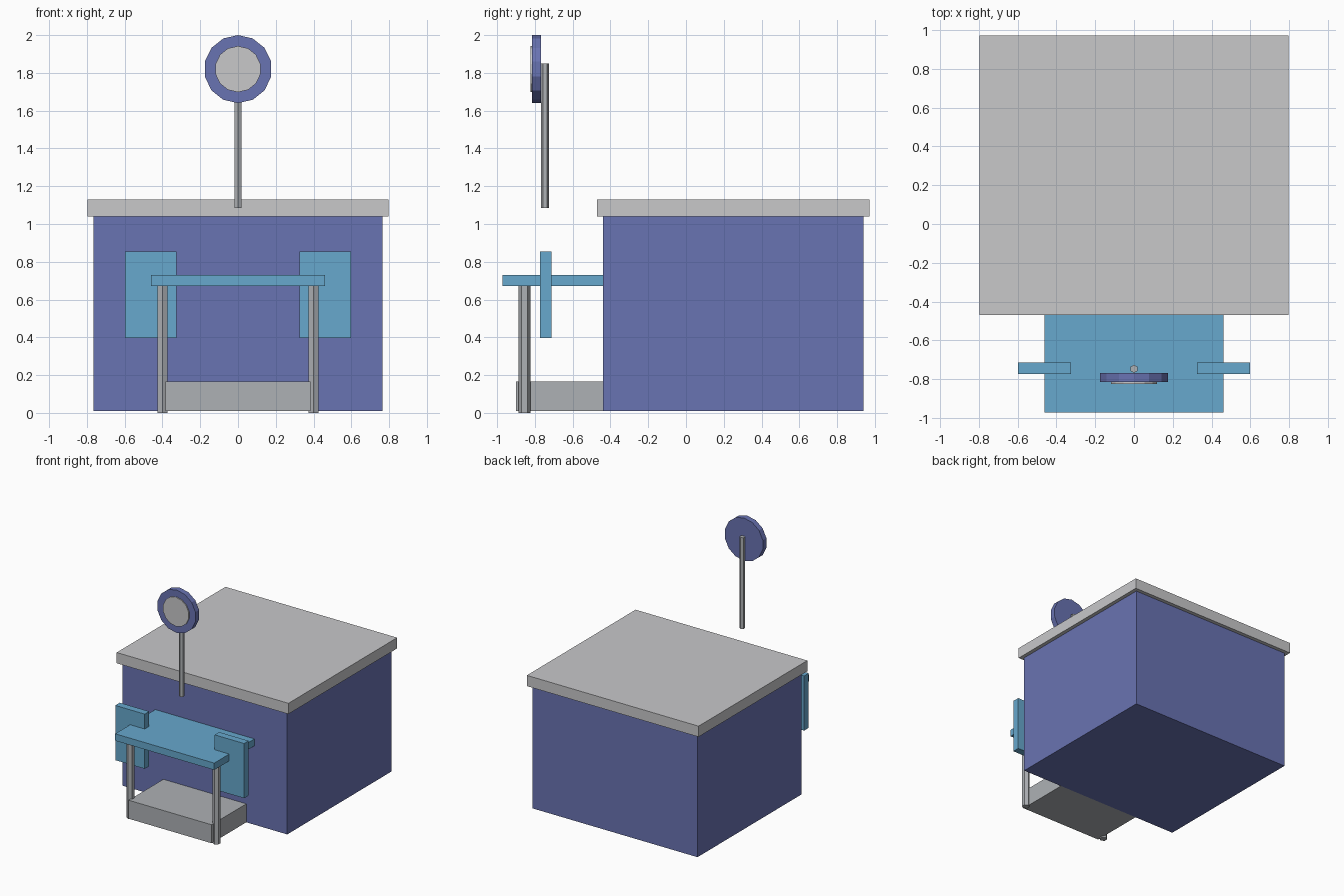
import bpy

if "Cube" in bpy.data.objects:
    bpy.data.objects.remove(bpy.data.objects["Cube"])


def material(name, rgb):
    """Flat material from an sRGB 0-255 colour, stored as linear."""
    linear = [(c / 255 / 12.92) if c < 11 else ((c / 255 + 0.055) / 1.055) ** 2.4 for c in rgb]
    mat = bpy.data.materials.new(name)
    mat.use_nodes = True
    mat.diffuse_color = (*linear, 1)
    mat.node_tree.nodes["Principled BSDF"].inputs["Base Color"].default_value = (*linear, 1)
    return mat


wall_blue = material("wall blue", (105, 115, 178))
trim_cyan = material("trim cyan", (103, 168, 205))
pale_grey = material("pale grey", (200, 200, 202))
step_grey = material("step grey", (174, 177, 181))


def finish(name, mat):
    obj = bpy.context.object
    obj.name = obj.data.name = name
    obj.data.materials.append(mat)
    return obj


def box(name, x, y, z, mat):
    """Box from its (low, high) limits on each axis."""
    limits = (x, y, z)
    bpy.ops.mesh.primitive_cube_add(size=1, location=[(a + b) / 2 for a, b in limits])
    obj = finish(name, mat)
    size = [b - a for a, b in limits]
    for v in obj.data.vertices:
        v.co = [c * s for c, s in zip(v.co, size)]
    return obj


def post(name, x, y, radius, bottom, top, mat):
    """Upright six-sided post."""
    bpy.ops.mesh.primitive_cylinder_add(vertices=6, radius=radius, depth=top - bottom,
                                        location=(x, y, (bottom + top) / 2))
    return finish(name, mat)


def disc(name, radius, y_front, y_back, z, mat):
    """Fourteen-sided disc facing the front, with a corner at the top."""
    bpy.ops.mesh.primitive_cylinder_add(vertices=14, radius=radius, depth=y_back - y_front,
                                        location=(0, (y_front + y_back) / 2, z))
    obj = finish(name, mat)
    for v in obj.data.vertices:
        a, b, c = v.co
        v.co = (a, -c, b)
    return obj


# Building
box("building_body", (-0.765, 0.765), (-0.44, 0.94), (0.01, 1.04), wall_blue)
box("roof_slab", (-0.797, 0.797), (-0.47, 0.972), (1.04, 1.13), pale_grey)

# Entrance: step, canopy, and a post and panel on each side
box("entrance_step", (-0.385, 0.385), (-0.90, -0.44), (0.01, 0.165), step_grey)
box("canopy", (-0.46, 0.46), (-0.972, -0.43), (0.672, 0.73), trim_cyan)
for side, s in (("left", 1), ("right", -1)):
    post(f"canopy_post_{side}", s * 0.40, -0.855, 0.031, 0, 0.675, step_grey)
    box(f"side_panel_{side}", sorted((s * 0.325, s * 0.598)), (-0.773, -0.713),
        (0.396, 0.855), trim_cyan)

# Round sign on its pole
post("sign_pole", 0, -0.746, 0.021, 1.085, 1.85, step_grey)
disc("sign_disc", 0.18, -0.815, -0.767, 1.82, wall_blue)
disc("sign_face", 0.122, -0.824, -0.814, 1.82, pale_grey)
